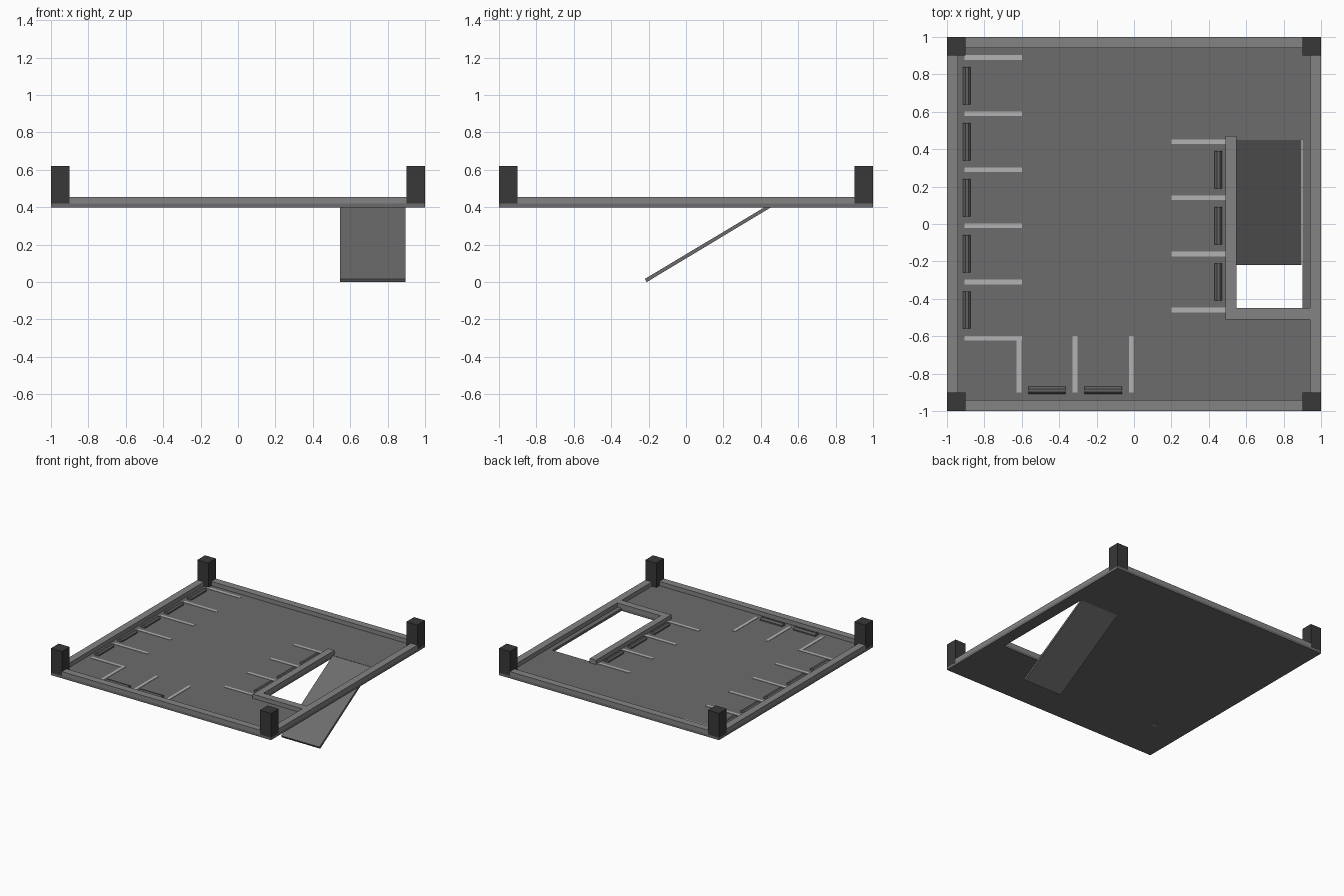
import bpy, bmesh

if "Cube" in bpy.data.objects:
    bpy.data.objects.remove(bpy.data.objects["Cube"])


def material(name, v):
    m = bpy.data.materials.new(name)
    m.diffuse_color = (v, v, v, 1)
    m.use_nodes = True
    m.node_tree.nodes["Principled BSDF"].inputs["Base Color"].default_value = m.diffuse_color
    return m


FLOOR = material("asphalt", 0.15)
CURB = material("concrete", 0.23)
DARK = material("dark_concrete", 0.04)
PAINT = material("line_paint", 0.45)
STOP = material("wheel_stop_grey", 0.12)

Z0, Z1, Z2 = 0.40, 0.42, 0.455   # slab bottom, slab top, parapet top


def finish(name, bm, mat):
    bmesh.ops.recalc_face_normals(bm, faces=bm.faces)
    me = bpy.data.meshes.new(name)
    bm.to_mesh(me)
    bm.free()
    me.materials.append(mat)
    ob = bpy.data.objects.new(name, me)
    bpy.context.collection.objects.link(ob)
    return ob


def extruded(name, pts, vec, mat):
    """Extrude a closed 3D profile along vec."""
    bm = bmesh.new()
    f = bm.faces.new([bm.verts.new(p) for p in pts])
    r = bmesh.ops.extrude_face_region(bm, geom=[f])
    vs = [g for g in r["geom"] if isinstance(g, bmesh.types.BMVert)]
    bmesh.ops.translate(bm, verts=vs, vec=vec)
    bm.normal_update()
    if not any(g.normal.dot(f.normal) < -0.9 for g in bm.faces if g != f):
        f.normal_flip()
    return finish(name, bm, mat)


def box(name, x0, x1, y0, y1, z0, z1, mat):
    pts = [(x0, y0, z0), (x1, y0, z0), (x1, y1, z0), (x0, y1, z0)]
    return extruded(name, pts, (0, 0, z1 - z0), mat)


# Floor slab with the ramp opening
bm = bmesh.new()
xs, ys = (-1, 0.545, 0.9, 1), (-1, -0.45, 0.45, 1)
grid = [[bm.verts.new((x, y, Z0)) for y in ys] for x in xs]
for i in range(3):
    for j in range(3):
        if (i, j) != (1, 1):
            bm.faces.new((grid[i][j], grid[i + 1][j], grid[i + 1][j + 1], grid[i][j + 1]))
r = bmesh.ops.extrude_face_region(bm, geom=list(bm.faces), use_keep_orig=True)
bmesh.ops.translate(bm, vec=(0, 0, Z1 - Z0),
                    verts=[g for g in r["geom"] if isinstance(g, bmesh.types.BMVert)])
finish("floor_slab", bm, FLOOR)

# Corner columns
for sx in (-1, 1):
    for sy in (-1, 1):
        x, y = sx * 0.95, sy * 0.95
        box("corner_column", x - 0.05, x + 0.05, y - 0.05, y + 0.05, Z1, 0.62, DARK)

# Parapets between the columns
for s in (-1, 1):
    a, b = sorted((s * 0.94, s))
    box("side_parapet", a, b, -0.9, 0.9, Z1, Z2, CURB)
    box("end_parapet", -0.9, 0.9, a, b, Z1, Z2, CURB)

# L-shaped parapet around the ramp opening
outline = [(0.49, -0.51), (0.94, -0.51), (0.94, -0.45), (0.547, -0.45), (0.547, 0.47), (0.49, 0.47)]
extruded("ramp_parapet", [(x, y, Z1) for x, y in outline], (0, 0, Z2 - Z1), CURB)

# Ramp down to the ground
ramp = [(-0.22, 0.017), (-0.21, 0), (0.455, 0.40), (0.45, 0.418)]
extruded("ramp", [(0.545, y, z) for y, z in ramp], (0.35, 0, 0), FLOOR)

# Small plate on the underside
box("underside_plate", -0.755, -0.705, -0.65, -0.61, Z0 - 0.002, Z0 + 0.002, CURB)


# Bay lines
def line(x0, x1, y0, y1):
    box("bay_line", x0, x1, y0, y1, Z1, Z1 + 0.003, PAINT)


W = 0.0125
for i in range(6):
    y = 0.89 - 0.3 * i
    line(-0.905, -0.6, y - W, y + W)
for i in range(3):
    x = -0.615 + 0.3 * i
    line(x - W, x + W, -0.9, -0.6 if i else -0.61 - W)
for i in range(4):
    y = 0.44 - 0.3 * i
    line(0.2, 0.49, y - W, y + W)


# Wheel stops with tapered section
SECTION = [(-0.02, 0), (0.02, 0), (0.02, 0.01), (0.008, 0.022), (-0.008, 0.022), (-0.02, 0.01)]


def wheel_stop(x, y, along_x=False):
    if along_x:
        pts, vec = [(x - 0.1, y + u, Z1 + h) for u, h in SECTION], (0.2, 0, 0)
    else:
        pts, vec = [(x + u, y - 0.1, Z1 + h) for u, h in SECTION], (0, 0.2, 0)
    extruded("wheel_stop", pts, vec, STOP)


for i in range(5):
    wheel_stop(-0.893, 0.74 - 0.3 * i)
for i in range(2):
    wheel_stop(-0.465 + 0.3 * i, -0.89, True)
for i in range(3):
    wheel_stop(0.451, 0.29 - 0.3 * i)
